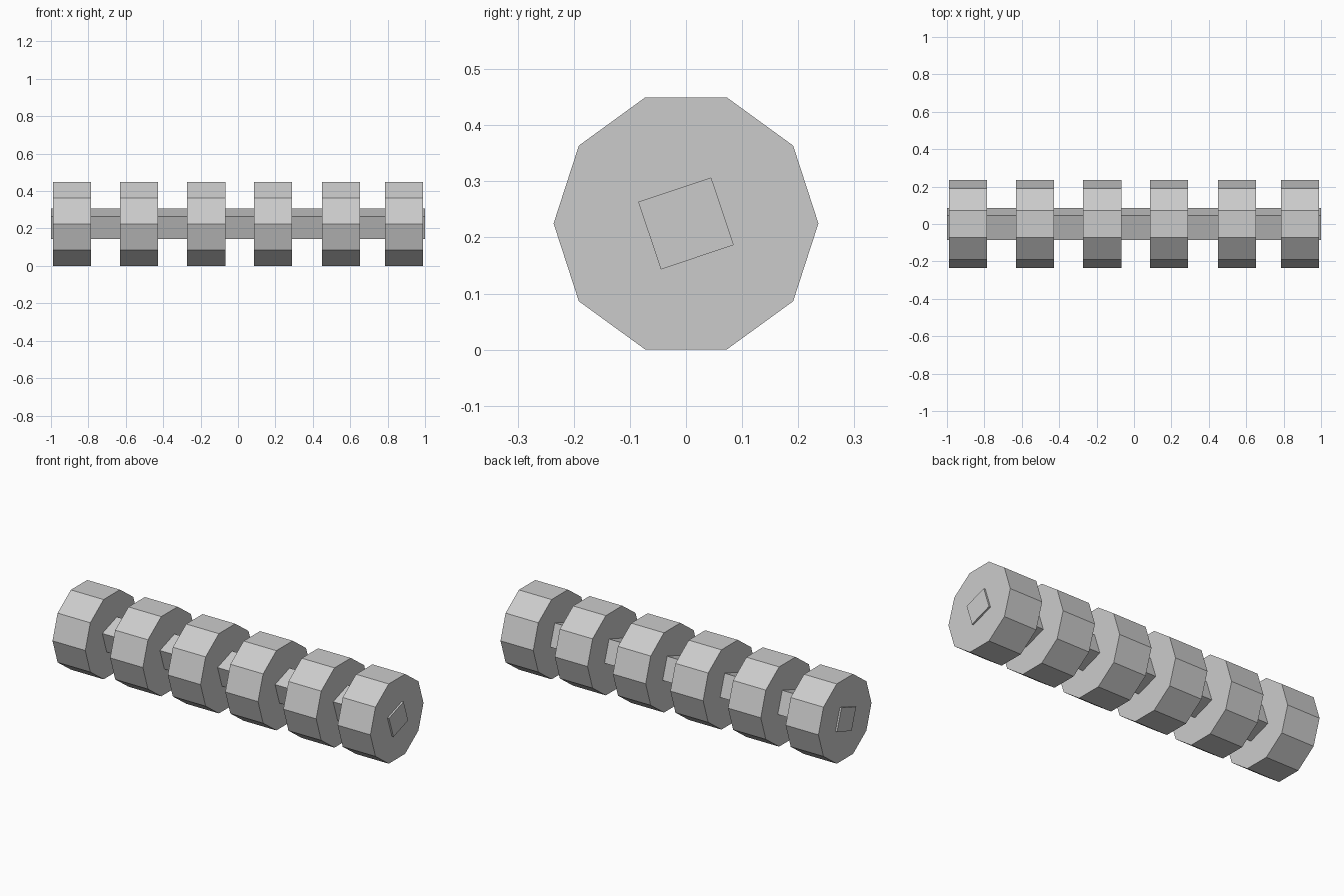
import bpy
from math import radians, pi

cube = bpy.data.objects.get("Cube")
if cube:
    bpy.data.objects.remove(cube, do_unlink=True)

AXIS_Z = 0.225

# Single grey material
grey = bpy.data.materials.new("plain grey")
grey.use_nodes = True
grey.diffuse_color = (0.6, 0.6, 0.6, 1)
grey.node_tree.nodes["Principled BSDF"].inputs["Base Color"].default_value = (0.6, 0.6, 0.6, 1)


def finish(name):
    obj = bpy.context.object
    obj.name = name
    obj.data.name = name
    bpy.ops.object.transform_apply(location=False, rotation=True, scale=True)
    obj.data.materials.append(grey)


# Rectangular bar through all the discs, tilted about its length
bpy.ops.mesh.primitive_cube_add(size=1, location=(0, 0, AXIS_Z), rotation=(radians(18.5), 0, 0))
bpy.context.object.scale = (2, 0.137, 0.127)
finish("axle_bar")

# Ten-sided discs with a corner pointing to the front and back
for i, x in enumerate((-0.888, -0.529, -0.17, 0.188, 0.55, 0.888)):
    bpy.ops.mesh.primitive_cylinder_add(vertices=10, radius=0.236, depth=0.204,
                                        location=(x, 0, AXIS_Z), rotation=(0, pi / 2, 0))
    finish(f"disc_{i + 1}")
